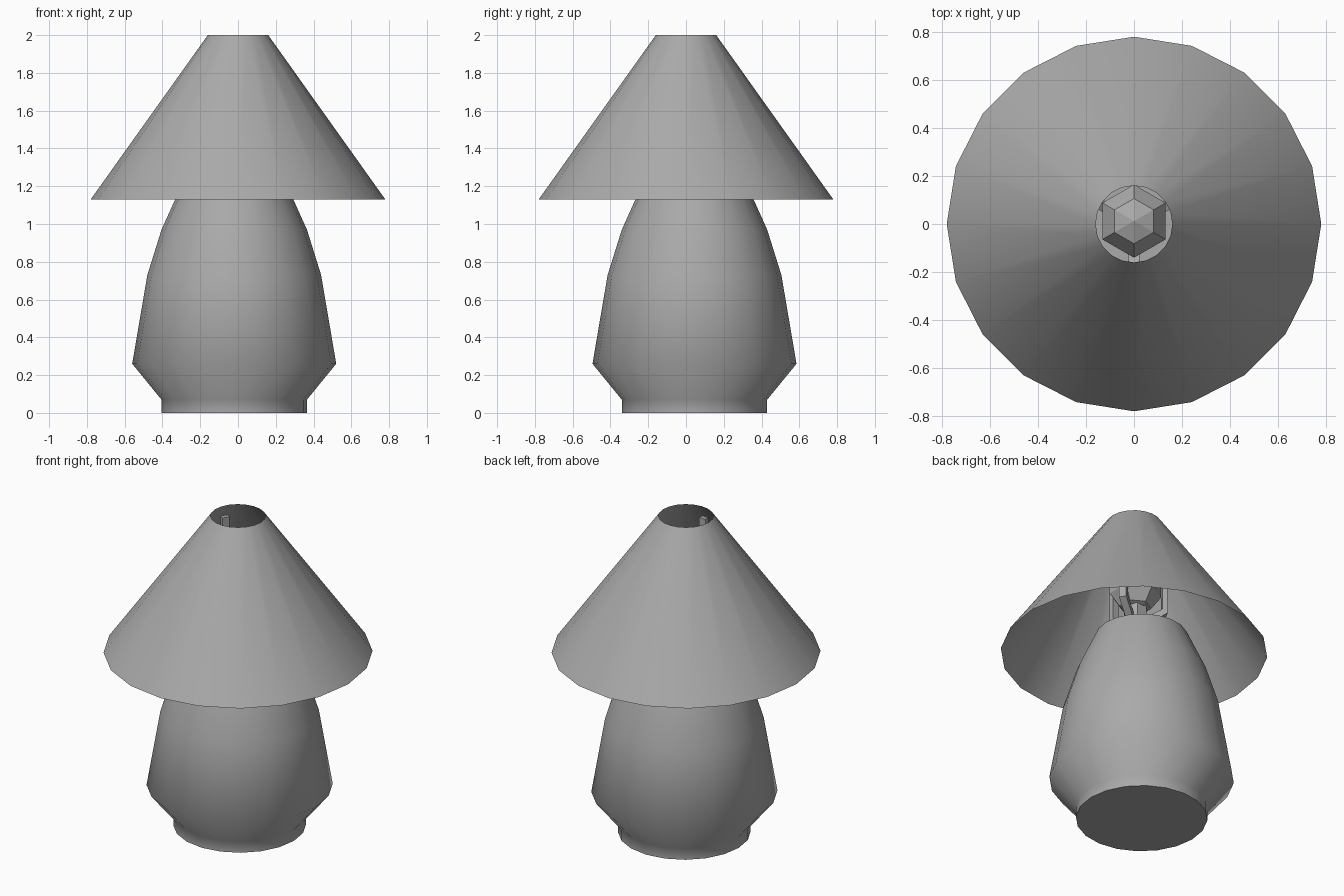
import bpy, bmesh, math
from mathutils import Matrix

cube = bpy.data.objects.get("Cube")
if cube:
    bpy.data.objects.remove(cube, do_unlink=True)

grey = bpy.data.materials.new("plain grey")
grey.use_nodes = True
COLOUR = (0.4, 0.4, 0.4, 1)
grey.diffuse_color = COLOUR
grey.node_tree.nodes["Principled BSDF"].inputs["Base Color"].default_value = COLOUR


def finish(name, bm, location=(0, 0, 0)):
    mesh = bpy.data.meshes.new(name)
    bm.to_mesh(mesh)
    bm.free()
    mesh.materials.append(grey)
    obj = bpy.data.objects.new(name, mesh)
    obj.location = location
    bpy.context.collection.objects.link(obj)
    return obj


def lathe(name, profile, sides, location=(0, 0, 0), caps=True, smooth=True):
    """Turn a (radius, height) profile around the z axis."""
    bm = bmesh.new()
    rings = []
    for r, z in profile:
        angles = [2 * math.pi * i / sides for i in range(sides)]
        rings.append([bm.verts.new((r * math.cos(a), r * math.sin(a), z)) for a in angles])
    for low, high in zip(rings, rings[1:]):
        for i in range(sides):
            j = (i + 1) % sides
            bm.faces.new((low[i], low[j], high[j], high[i])).smooth = smooth
    if caps:
        for ring in (rings[0][::-1], rings[-1]):
            cap = bm.faces.new(ring)
            for edge in cap.edges:
                edge.smooth = False
    return finish(name, bm, location)


# Vase-shaped body, set slightly off the shade's axis
lathe("lamp_body",
      [(0.385, 0), (0.385, 0.07), (0.54, 0.26), (0.46, 0.73), (0.385, 0.97), (0.27, 1.225)],
      20, (-0.02, 0.045, 0))

# Open thin cone shade
lathe("lamp_shade", [(0.78, 1.13), (0.16, 2.0)], 20, caps=False)

# Socket stem between body and bulb
lathe("bulb_socket", [(0.07, 1.22), (0.07, 1.44)], 6, (0, 0.012, 0), smooth=False)

# Low-poly bulb
bm = bmesh.new()
bmesh.ops.create_uvsphere(bm, u_segments=6, v_segments=5, radius=0.16)
finish("bulb", bm, (0, 0.012, 1.56))

# Three bent straps that carry the shade: slanted arm, then upright
PATH = [(0.05, 1.34), (0.18, 1.43), (0.18, 1.92)]
HALF = 0.022
for n in range(3):
    bm = bmesh.new()
    sections = []
    for r, z in PATH:
        inner, outer = r - 0.015, r + 0.015
        drop = 0.025 if z < 1.9 else 0
        corners = [(inner, -HALF, z), (outer, -HALF, z - drop),
                   (outer, HALF, z - drop), (inner, HALF, z)]
        sections.append([bm.verts.new(c) for c in corners])
    for a, b in zip(sections, sections[1:]):
        for i in range(4):
            j = (i + 1) % 4
            bm.faces.new((a[i], a[j], b[j], b[i]))
    bm.faces.new(sections[0][::-1])
    bm.faces.new(sections[-1])
    bmesh.ops.recalc_face_normals(bm, faces=bm.faces)
    turn = Matrix.Rotation(math.radians(-90 + 120 * n), 3, "Z")
    bmesh.ops.rotate(bm, verts=bm.verts, matrix=turn)
    finish(f"shade_strap_{n + 1}", bm)
